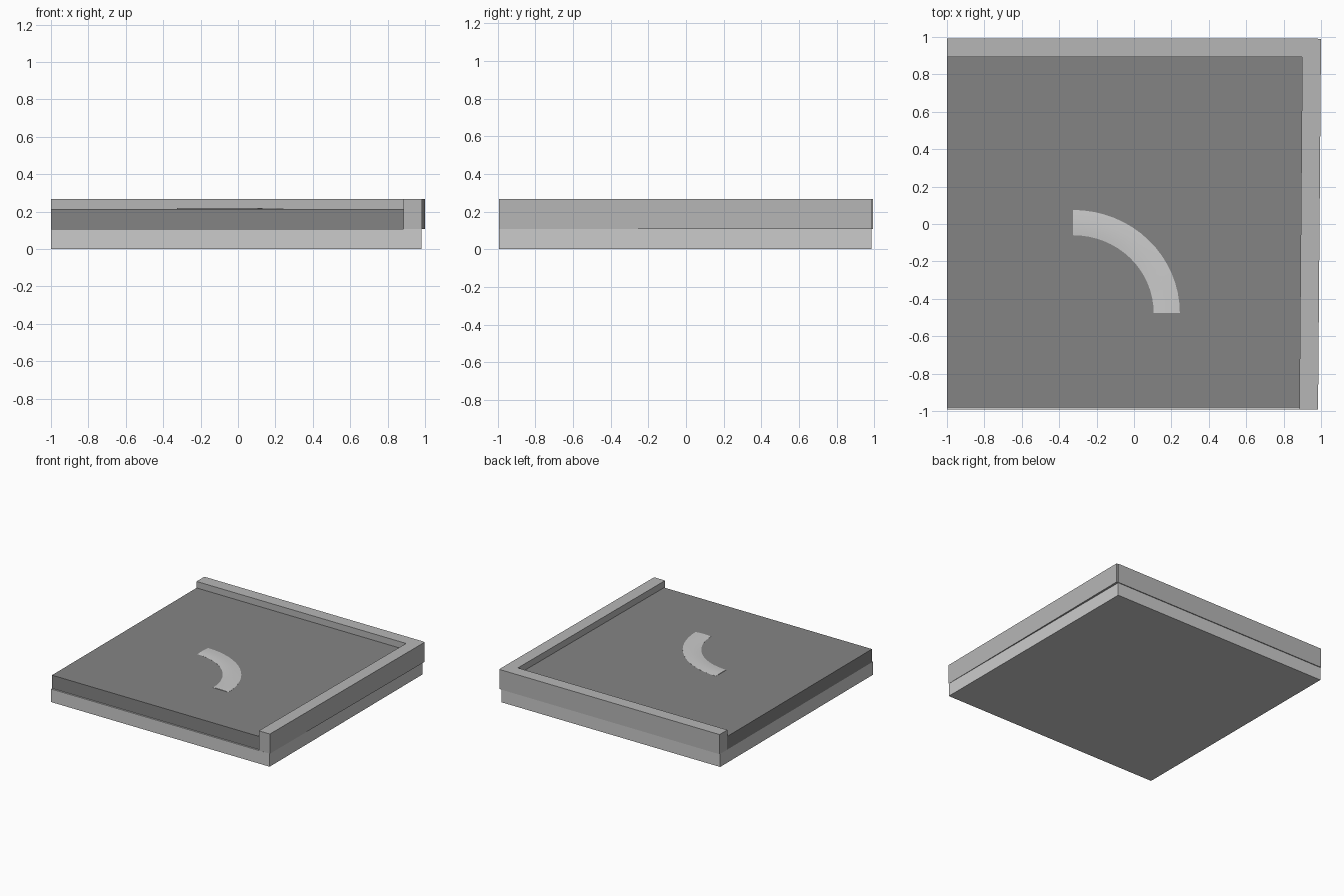
import bpy, bmesh, math

if "Cube" in bpy.data.objects:
    bpy.data.objects.remove(bpy.data.objects["Cube"])


def grey(name, value):
    mat = bpy.data.materials.new(name)
    mat.diffuse_color = (value, value, value, 1)
    mat.use_nodes = True
    mat.node_tree.nodes["Principled BSDF"].inputs["Base Color"].default_value = mat.diffuse_color
    return mat


def finish(name, bm, mat=None):
    bmesh.ops.recalc_face_normals(bm, faces=bm.faces)
    mesh = bpy.data.meshes.new(name)
    bm.to_mesh(mesh)
    bm.free()
    if mat:
        mesh.materials.append(mat)
    obj = bpy.data.objects.new(name, mesh)
    bpy.context.collection.objects.link(obj)
    return obj


def prism(name, outline, z0, z1, mat=None):
    """Extrude a plan outline between two heights."""
    bm = bmesh.new()
    face = bm.faces.new([bm.verts.new((x, y, z0)) for x, y in outline])
    ext = bmesh.ops.extrude_face_region(bm, geom=[face])
    for v in ext["geom"]:
        if isinstance(v, bmesh.types.BMVert):
            v.co.z = z1
    return finish(name, bm, mat)


def rect(x0, x1, y0, y1):
    return [(x0, y0), (x1, y0), (x1, y1), (x0, y1)]


dark = grey("dark_grey", 0.231)
mid = grey("mid_grey", 0.47)

# Base and raised floor slab
prism("base_slab", rect(-1, 0.982, -0.993, 0.986), 0, 0.107)
prism("floor_slab", rect(-1, 0.90, -0.98, 0.90), 0.107, 0.215, dark)

# Curbs along the back and (slightly skewed) right edges
prism("back_curb", rect(-1, 0.985, 0.892, 0.993), 0.107, 0.268, mid)
prism("right_curb", [(0.884, -0.992), (0.984, -0.993), (1.0, 0.989), (0.9, 0.99)],
      0.107, 0.268, mid)

# Quarter-ring strip inlaid on the floor: radial profile swept through 90 degrees
profile = [(0.43, 0.205), (0.43, 0.2155), (0.465, 0.219), (0.52, 0.219),
           (0.57, 0.2155), (0.57, 0.205)]
steps = 16
bm = bmesh.new()
rings = []
for i in range(steps + 1):
    a = math.pi / 2 * i / steps
    rings.append([bm.verts.new((-0.325 + r * math.cos(a),
                                -0.475 + 0.965 * r * math.sin(a), z))
                  for r, z in profile])
n = len(profile)
for a, b in zip(rings, rings[1:]):
    for k in range(n):
        bm.faces.new((a[k], a[(k + 1) % n], b[(k + 1) % n], b[k]))
bm.faces.new(rings[0])
bm.faces.new(rings[-1])
strip = finish("curved_strip", bm)
bpy.context.view_layer.objects.active = strip
strip.select_set(True)
bpy.ops.object.shade_smooth_by_angle(angle=math.radians(30))
